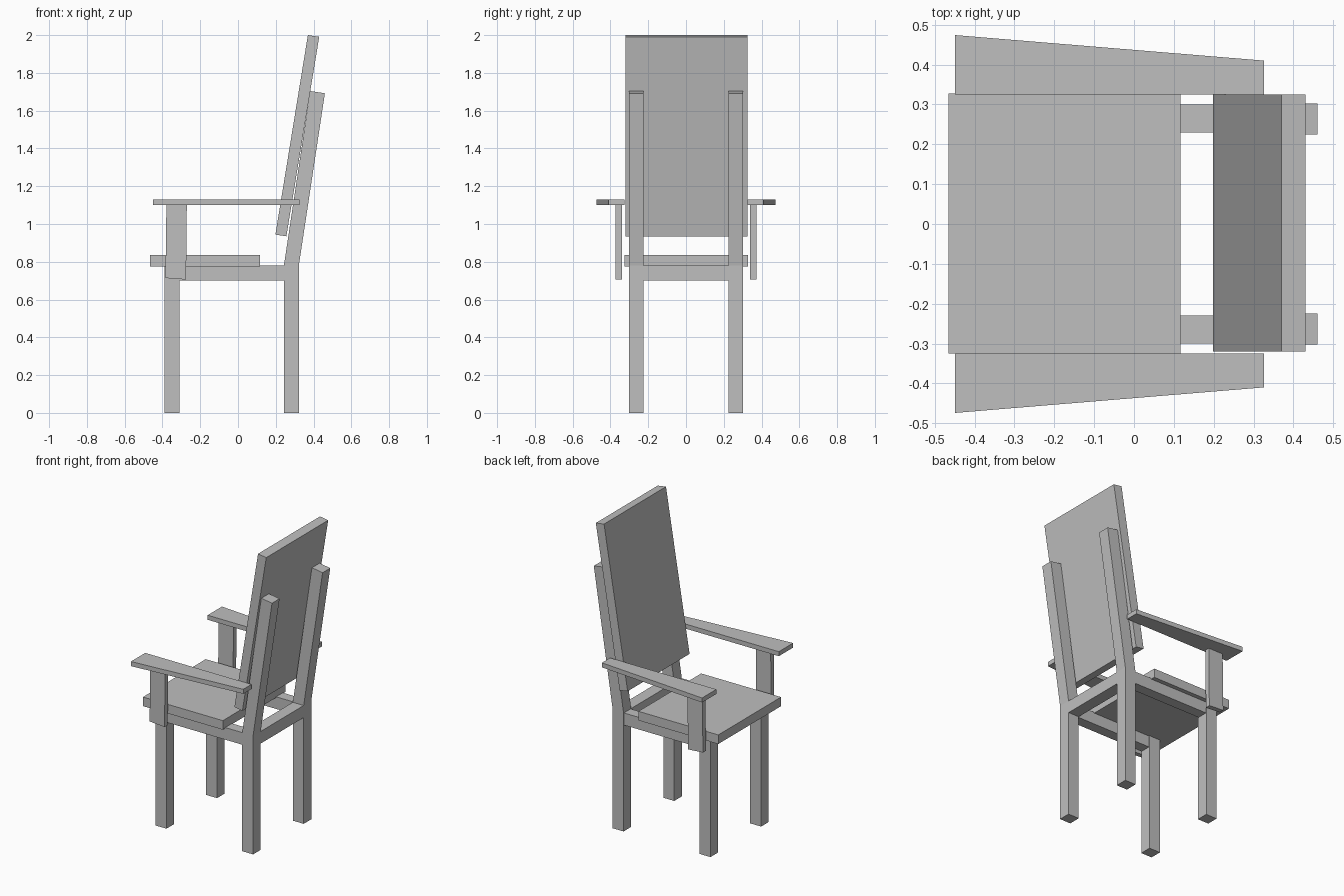
import bpy
import bmesh

cube = bpy.data.objects.get("Cube")
if cube:
    bpy.data.objects.remove(cube, do_unlink=True)

grey = bpy.data.materials.new("plain grey")
grey.use_nodes = True
grey.diffuse_color = (0.52, 0.52, 0.52, 1)
grey.node_tree.nodes["Principled BSDF"].inputs["Base Color"].default_value = (0.52, 0.52, 0.52, 1)


def prism(name, corners, offset):
    """Extrude a flat outline of 3D corners along an offset vector."""
    bm = bmesh.new()
    face = bm.faces.new([bm.verts.new(c) for c in corners])
    grown = bmesh.ops.extrude_face_region(bm, geom=[face])["geom"]
    moved = [g for g in grown if isinstance(g, bmesh.types.BMVert)]
    bmesh.ops.translate(bm, verts=moved, vec=offset)
    bmesh.ops.recalc_face_normals(bm, faces=bm.faces)
    mesh = bpy.data.meshes.new(name)
    bm.to_mesh(mesh)
    bm.free()
    mesh.materials.append(grey)
    obj = bpy.data.objects.new(name, mesh)
    bpy.context.collection.objects.link(obj)
    return obj


def side_profile(name, points, y0, y1):
    """Outline in x and z, given thickness from y0 to y1."""
    return prism(name, [(x, y0, z) for x, z in points], (0, y1 - y0, 0))


def box(name, x0, x1, y0, y1, z0, z1):
    return side_profile(name, [(x0, z0), (x1, z0), (x1, z1), (x0, z1)], y0, y1)


def mirrored(obj):
    """Repeat the part on the other side of the chair."""
    mod = obj.modifiers.new("other side", "MIRROR")
    mod.use_axis = (False, True, False)


# Legs and rails
mirrored(box("front_leg", -0.39, -0.31, 0.225, 0.302, 0, 0.78))
mirrored(side_profile("rear_post",
                      [(0.243, 0), (0.322, 0), (0.322, 0.78), (0.46, 1.692),
                       (0.382, 1.704), (0.243, 0.78)], 0.224, 0.303))
mirrored(box("side_rail", -0.31, 0.243, 0.23, 0.30, 0.70, 0.78))
box("back_rail", 0.243, 0.322, -0.224, 0.224, 0.70, 0.78)

# Seat and leaning backrest
box("seat", -0.465, 0.117, -0.325, 0.328, 0.775, 0.835)
side_profile("backrest",
             [(0.198, 0.944), (0.256, 0.935), (0.43, 1.991), (0.37, 2.0)],
             -0.32, 0.325)

# Arms tapering to the rear, with upright supports
mirrored(prism("armrest",
               [(-0.449, 0.325, 1.10), (0.326, 0.325, 1.10),
                (0.326, 0.41, 1.10), (-0.449, 0.474, 1.10)], (0, 0, 0.03)))
mirrored(side_profile("arm_support",
                      [(-0.384, 0.714), (-0.275, 0.706), (-0.271, 1.10), (-0.379, 1.10)],
                      0.34, 0.372))
